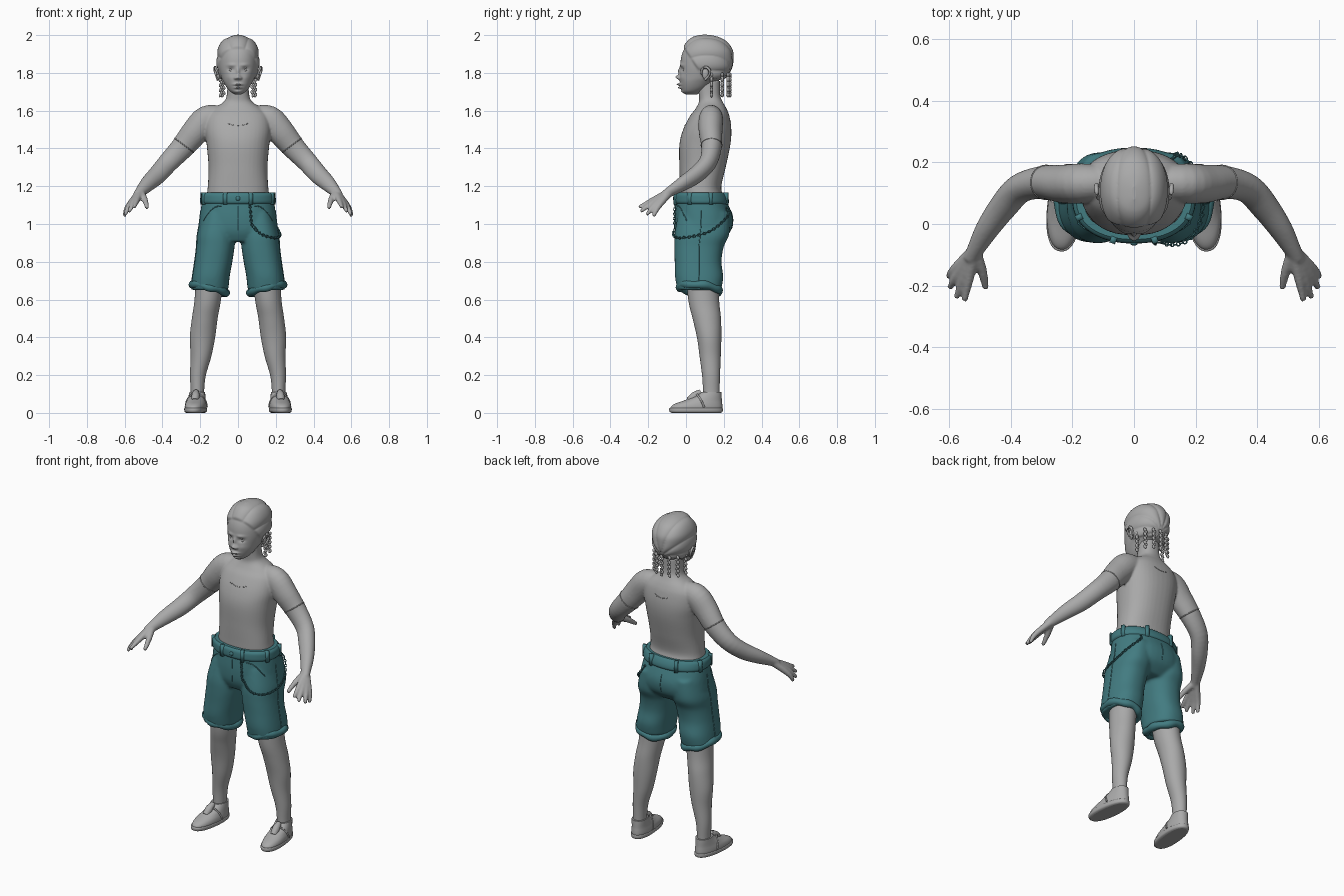
import bpy, bmesh, math
from mathutils import Vector, Matrix
from mathutils.bvhtree import BVHTree

if "Cube" in bpy.data.objects:
    bpy.data.objects.remove(bpy.data.objects["Cube"])

TAU = 2 * math.pi


def material(name, rgb):
    m = bpy.data.materials.new(name)
    m.diffuse_color = (*rgb, 1)
    m.use_nodes = True
    m.node_tree.nodes["Principled BSDF"].inputs["Base Color"].default_value = m.diffuse_color
    return m


GREY = material("plain grey", (0.40, 0.40, 0.40))
TEAL = material("teal cloth", (0.055, 0.20, 0.22))


def spline(pts, k):
    """Catmull-Rom subdivision of a list of equal-length tuples."""
    out = []
    for i in range(len(pts) - 1):
        a, b, c, d = (pts[max(0, i - 1)], pts[i], pts[i + 1], pts[min(len(pts) - 1, i + 2)])
        for j in range(k):
            t = j / k
            out.append([0.5 * (2 * q + (r - p) * t + (2 * p - 5 * q + 4 * r - s) * t * t
                               + (3 * q - p - 3 * r + s) * t ** 3) for p, q, r, s in zip(a, b, c, d)])
    return out + [list(pts[-1])]


def skin(bm, rings, closed=False):
    rings = [[bm.verts.new(p) for p in r] for r in rings]
    n = len(rings[0])
    pairs = list(zip(rings, rings[1:])) + ([(rings[-1], rings[0])] if closed else [])
    for a, b in pairs:
        for i in range(n):
            bm.faces.new((a[i], a[(i + 1) % n], b[(i + 1) % n], b[i]))
    if not closed:
        bm.faces.new(rings[0])
        bm.faces.new(rings[-1])


def loft(bm, sections, side=1, n=40, k=6, p=2.0):
    """Stacked ovals: (z, centre x, front y, back y, half width)."""
    rings = []
    for z, cx, y0, y1, hw in spline(sections, k):
        ring = []
        for i in range(n):
            c, s = math.cos(TAU * i / n), math.sin(TAU * i / n)
            x = math.copysign(abs(c) ** (2 / p), c) * max(hw, 0.002)
            y = math.copysign(abs(s) ** (2 / p), s) * (y1 - y0) / 2
            ring.append((side * (cx + x), (y0 + y1) / 2 + y, z))
        rings.append(ring)
    skin(bm, rings)


def tube(bm, path, side=1, n=14, k=4, closed=False, flat=1.0):
    """Round tube through (x, y, z, radius); flat squeezes it front to back."""
    pts = path if closed else spline(path, k)
    co = [Vector((side * q[0], q[1], q[2])) for q in pts]
    rings = []
    for i, c in enumerate(co):
        a = co[i - 1] if closed or i else c
        b = co[(i + 1) % len(co)] if closed or i < len(co) - 1 else c
        t = (b - a).normalized()
        ref = Vector((0, 1, 0)) if abs(t.y) < 0.9 and not closed else Vector((0, 0, 1))
        u = t.cross(ref).normalized()
        v = t.cross(u)
        r = pts[i][3]
        rings.append([c + u * r * math.cos(TAU * j / n) + v * r * flat * math.sin(TAU * j / n) for j in range(n)])
    skin(bm, rings, closed)


def ball(bm, loc, scale, rot=0.0, seg=14):
    m = Matrix.Translation(loc) @ Matrix.Rotation(rot, 4, 'Y') @ Matrix.Diagonal((*scale, 1))
    bmesh.ops.create_uvsphere(bm, u_segments=seg, v_segments=seg // 2 + 1, radius=1, matrix=m)


def finish(name, bm, mat, voxel=0, smooth=6):
    bmesh.ops.recalc_face_normals(bm, faces=bm.faces)
    for f in bm.faces:
        f.smooth = len(f.verts) < 5
    me = bpy.data.meshes.new(name)
    bm.to_mesh(me)
    bm.free()
    me.materials.append(mat)
    ob = bpy.data.objects.new(name, me)
    bpy.context.collection.objects.link(ob)
    if voxel:
        r = ob.modifiers.new("blend", 'REMESH')
        r.mode, r.voxel_size, r.use_smooth_shade = 'VOXEL', voxel, True
        s = ob.modifiers.new("soften", 'SMOOTH')
        s.factor, s.iterations = 0.5, smooth
    return ob


def surface(ob):
    dg = bpy.context.evaluated_depsgraph_get()
    dg.update()
    return BVHTree.FromObject(ob, dg)


def drape(tree, pts, r, lift=0.0):
    out = []
    for q in pts:
        loc, nor, _, _ = tree.find_nearest(Vector(q[:3]))
        out.append((*(loc + nor * lift), r))
    return out


# Torso, neck, arms and hands blended into one skin
bm = bmesh.new()
loft(bm, [(1.08, 0, -.02, .20, .165), (1.15, 0, -.03, .195, .165), (1.2, 0, -.032, .187, .16),
          (1.3, 0, -.035, .21, .156), (1.42, 0, -.035, .235, .166), (1.5, 0, -.015, .24, .175),
          (1.57, 0, .02, .23, .165), (1.61, 0, .05, .215, .13), (1.645, 0, .068, .195, .078),
          (1.68, 0, .068, .182, .06), (1.76, 0, .06, .18, .055)], p=2.3)
for s in (1, -1):
    tube(bm, [(.09, .135, 1.565, .062), (.165, .132, 1.553, .074), (.225, .13, 1.49, .072), (.295, .135, 1.405, .062),
              (.37, .115, 1.325, .054), (.425, .055, 1.262, .05), (.475, -.015, 1.215, .042),
              (.515, -.085, 1.172, .03), (.53, -.115, 1.152, .026)], s, n=24, flat=.87)
    for knuckle, tip in (((.535, -.178, 1.125), (.55, -.25, 1.088)), ((.556, -.18, 1.11), (.576, -.24, 1.066)),
                         ((.575, -.168, 1.097), (.598, -.208, 1.048)), ((.584, -.148, 1.09), (.602, -.172, 1.04))):
        tube(bm, [(.517, -.085, 1.17, .022), (*knuckle, .0155), (*tip, .0095)], s)
    tube(bm, [(.515, -.09, 1.168, .02), (.492, -.155, 1.125, .016), (.481, -.21, 1.085, .0105)], s)
body = finish("body", bm, GREY, .006)

# Shirt neckline and sleeve edges as fine raised seams
skin_tree = surface(body)
bm = bmesh.new()
for y in (-.1, .4):
    line = [(x * .01, y, 1.565 + .02 * (x / 7) ** 2) for x in range(-7, 8)]
    tube(bm, drape(skin_tree, line, .0022), n=6, k=1)
for s in (1, -1):
    d = Vector((.6, 0, -.8))
    u = Vector((.8, 0, .6))
    ring = [Vector((.285, .135, 1.417)) + u * .06 * math.cos(a) + Vector((0, 1, 0)) * .054 * math.sin(a)
            for a in [TAU * i / 32 for i in range(32)]]
    tube(bm, drape(skin_tree, [(s * q.x, q.y, q.z) for q in ring], .003), n=6, closed=True)
finish("shirt_seams", bm, GREY)

# Head: dense loft, then face features and braided rows pushed out of it
bm = bmesh.new()
loft(bm, [(1.685, 0, .0, .06, .015), (1.70, 0, -.017, .08, .04), (1.72, 0, -.026, .115, .058),
          (1.75, 0, -.032, .155, .076), (1.78, 0, -.032, .205, .09), (1.83, 0, -.030, .235, .103),
          (1.88, 0, -.026, .242, .105), (1.92, 0, -.013, .237, .1), (1.96, 0, .013, .208, .08),
          (1.982, 0, .042, .165, .052), (1.992, 0, .08, .12, .006)], n=128, k=9, p=2.15)
FEATURES = [(0, 1.777, .012, .012, -.023), (0, 1.81, .008, .02, -.011), (.014, 1.772, .007, .007, -.012),
            (0, 1.739, .020, .006, -.020), (0, 1.722, .017, .006, -.018), (0, 1.700, .020, .009, -.007),
            (.037, 1.818, .017, .010, .011), (.034, 1.842, .022, .007, -.006), (.045, 1.775, .02, .016, -.004)]
hub = Vector((0, .1, 1.85))
for v in bm.verts:
    x, y, z = v.co
    if y < .08:
        for fx, fz, sx, sz, dy in FEATURES:
            v.co.y += dy * math.exp(-((abs(x) - fx) / sx) ** 2 - ((z - fz) / sz) ** 2)
    edge = min(z - 1.91 + 1.5 * y, (z - 1.765) * 2)
    if edge > 0:
        rows = abs(math.cos(math.atan2(x, z - 1.80) * 5.5))
        v.co += (v.co - hub).normalized() * min(1, edge / .02) * (.002 + .008 * rows ** .6)
finish("head", bm, GREY)

# Eyes with lids
bm = bmesh.new()
for s in (1, -1):
    ball(bm, (s * .037, .0, 1.818), (.015, .015, .011))
    for dz, bow in ((.003, .007), (-.003, -.006)):
        tube(bm, [(.021, -.009, 1.817, .002), (.037, -.016, 1.818 + dz + bow, .003), (.055, -.004, 1.819, .002)], s, n=8)
finish("eyes", bm, GREY)

# Ears
bm = bmesh.new()
for s in (1, -1):
    ball(bm, (s * .103, .103, 1.795), (.012, .018, .03))
    tube(bm, [(.105, .085, 1.79, .005), (.115, .083, 1.815, .006), (.121, .105, 1.831, .007),
              (.122, .126, 1.812, .007), (.115, .12, 1.785, .006), (.106, .1, 1.763, .007)], s, n=8)
finish("ears", bm, GREY)

# Hanging braids of plaited beads
bm = bmesh.new()
for bx, by, low in ((.09, .135, 1.66), (.078, .192, 1.665), (.042, .222, 1.668), (0, .232, 1.668)):
    for s in ((1, -1) if bx else (1,)):
        count = int((1.79 - low) / .0135)
        for i in range(count):
            ball(bm, (s * (bx + .003 * (-1) ** i), by, 1.79 - i * .0135), (.008, .009, .0125), .5 * (-1) ** i, 10)
finish("braids", bm, GREY)

# Lower legs
bm = bmesh.new()
for s in (1, -1):
    loft(bm, [(.76, .145, .0, .17, .075), (.6, .16, .012, .175, .07), (.5, .176, .035, .185, .068),
              (.4, .188, .058, .187, .067), (.3, .196, .072, .184, .055), (.2, .212, .085, .18, .042),
              (.12, .215, .09, .178, .036), (.06, .215, .09, .178, .036)], s)
finish("legs", bm, GREY)

# Slip-on shoes with soles, tongues and side straps, toes turned out
bm = bmesh.new()
for s in (1, -1):
    start = len(bm.verts)
    loft(bm, [(.012, 0, -.08, .19, .052), (.03, 0, -.083, .193, .056), (.048, 0, -.06, .192, .054),
              (.066, 0, -.01, .19, .049), (.09, 0, .05, .189, .044), (.11, 0, .08, .188, .041)], s, k=4, p=2.2)
    loft(bm, [(0, 0, -.075, .185, .046), (.006, 0, -.088, .194, .056), (.022, 0, -.09, .195, .058),
              (.026, 0, -.085, .192, .055)], s, k=3, p=2.3)
    tube(bm, [(0, .015, .064, .018), (0, .045, .09, .022), (0, .078, .112, .014)], s, n=10)
    for q in (1, -1):
        tube(bm, [(q * .056, .09, .03, .005), (q * .049, .075, .065, .005), (q * .02, .055, .1, .005)], s, n=8)
    bm.verts.ensure_lookup_table()
    new = bm.verts[start:]
    bmesh.ops.rotate(bm, verts=new, cent=(0, .14, 0), matrix=Matrix.Rotation(s * math.radians(6), 3, 'Z'))
    bmesh.ops.translate(bm, verts=new, vec=(s * .215, 0, 0))
finish("shoes", bm, GREY)

# Shorts: hips and two wide legs blended together
bm = bmesh.new()
loft(bm, [(1.15, 0, -.05, .2, .185), (1.1, 0, -.055, .225, .194), (1.03, 0, -.06, .248, .203),
          (.96, 0, -.055, .235, .205), (.905, 0, -.03, .18, .15)], p=2.3)
for s in (1, -1):
    loft(bm, [(1.06, .105, -.04, .23, .08), (.95, .115, -.06, .23, .1), (.88, .119, -.062, .2, .101),
              (.8, .13, -.06, .188, .1), (.72, .143, -.058, .197, .099), (.65, .15, -.045, .186, .099)], s, p=2.3)
shorts = finish("shorts", bm, TEAL, .008, 8)
cloth = surface(shorts)

# Rolled hems, higher on the outside and slightly rumpled
bm = bmesh.new()
for s in (1, -1):
    hem = []
    for i in range(48):
        a = TAU * i / 48
        c, d = math.cos(a), math.sin(a)
        hem.append((s * (.152 + .088 * c), .072 + .104 * d, .657 + .022 * c - .010 * d + .003 * math.sin(5 * a),
                    .021 + .002 * math.sin(7 * a)))
    tube(bm, hem, closed=True)
finish("hems", bm, TEAL)

# Waistband
bm = bmesh.new()
loft(bm, [(1.105, 0, -.053, .222, .191), (1.115, 0, -.062, .228, .2), (1.135, 0, -.063, .225, .2),
          (1.155, 0, -.06, .215, .197), (1.166, 0, -.05, .205, .187)], n=64, k=3, p=2.2)
band = finish("waistband", bm, TEAL)

# Belt loops around the band and a front button
bm = bmesh.new()
for deg in (20, 65, 115, 160, 205, 250, 290, 335):
    a = math.radians(deg)
    m = Matrix.Translation((.197 * math.cos(a), .082 + .143 * math.sin(a), 1.135)) @ Matrix.Rotation(a, 4, 'Z')
    bmesh.ops.create_cube(bm, size=1, matrix=m @ Matrix.Diagonal((.022, .02, .066, 1)))
ball(bm, (0, -.063, 1.135), (.012, .007, .012))
finish("belt_loops", bm, TEAL)

# Seams: fly, pockets, outer sides and seat
bm = bmesh.new()
lines = [[(0, -.1, 1.10 - .018 * i) for i in range(9)], [(0, .3, 1.10 - .018 * i) for i in range(9)]]
for s in (1, -1):
    lines.append([(s * .35, .07, 1.09 - .04 * i) for i in range(11)])
    lines.append([(s * (.1 + .012 * i), -.09 + .009 * i, 1.10 - .0009 * i * i) for i in range(10)])
for line in lines:
    tube(bm, drape(cloth, line, .0028), n=6, k=2)
finish("shorts_seams", bm, TEAL)

# Hanging wallet chain of alternating links, from front band to back band
route = spline([(.065, -.08, 1.135), (.07, -.08, 1.06), (.08, -.08, .99), (.13, -.08, .945), (.20, -.05, .928),
                (.26, .03, .94), (.26, .12, .965), (.23, .2, 1.01), (.17, .26, 1.06), (.15, .26, 1.11)], 6)
route = [Vector(q[:3]) for q in drape(cloth, route, 0, .008)]
bm = bmesh.new()
for i, (a, b) in enumerate(zip(route, route[1:])):
    t = (b - a).normalized()
    u = t.cross(Vector((0, 0, 1)) if abs(t.z) < .8 else Vector((0, 1, 0))).normalized()
    v = t.cross(u)
    w = u if i % 2 else v
    half = (b - a).length * .62
    link = [(a + b) / 2 + t * half * math.cos(TAU * j / 10) + w * .006 * math.sin(TAU * j / 10) for j in range(10)]
    tube(bm, [(*q, .0024) for q in link], n=5, closed=True)
finish("chain", bm, TEAL)
